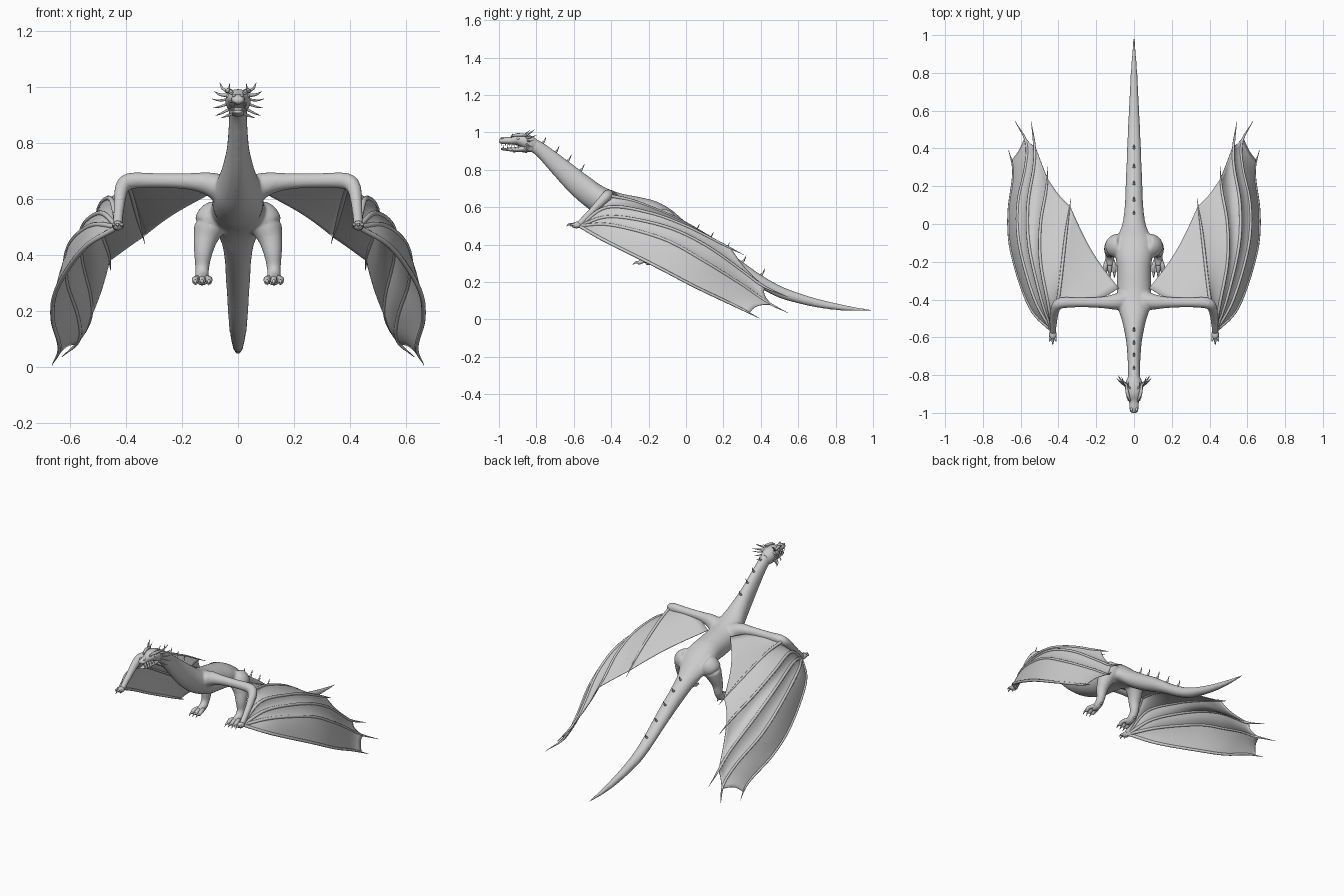
import bpy, bmesh, math
from mathutils import Vector

if "Cube" in bpy.data.objects:
    bpy.data.objects.remove(bpy.data.objects["Cube"], do_unlink=True)

skin = bpy.data.materials.new("grey_skin")
skin.use_nodes = True
grey = (0.6, 0.6, 0.6, 1)
skin.diffuse_color = grey
skin.node_tree.nodes["Principled BSDF"].inputs["Base Color"].default_value = grey
parts = []


def at(pts, t):
    """Point on a smooth curve through pts, t from 0 to 1."""
    p = [Vector(q) for q in pts]
    f = min(max(t, 0), 1) * (len(p) - 1)
    i = min(int(f), len(p) - 2)
    f -= i
    b, c = p[i], p[i + 1]
    a = p[i - 1] if i else b * 2 - c
    d = p[i + 2] if i + 2 < len(p) else c * 2 - b
    return (b * 2 + (c - a) * f + (a * 2 - b * 5 + c * 4 - d) * f ** 2
            + (b * 3 - a - c * 3 + d) * f ** 3) / 2


def mesh_from_rows(name, rows, closed=True):
    """Skin rows of points with quads; closed rows become a capped tube."""
    bm = bmesh.new()
    vs = [[bm.verts.new(p) for p in row] for row in rows]
    n = len(rows[0])
    for r, s in zip(vs, vs[1:]):
        for k in range(n if closed else n - 1):
            m = (k + 1) % n
            bm.faces.new((r[k], r[m], s[m], s[k]))
    if closed:
        bm.faces.new(vs[0])
        bm.faces.new(vs[-1])
    else:
        bmesh.ops.remove_doubles(bm, verts=bm.verts, dist=0.0002)
    bmesh.ops.recalc_face_normals(bm, faces=bm.faces)
    me = bpy.data.meshes.new(name)
    bm.to_mesh(me)
    bm.free()
    me.materials.append(skin)
    ob = bpy.data.objects.new(name, me)
    bpy.context.collection.objects.link(ob)
    parts.append(ob)
    return ob


def tube(name, pts, steps=16, sides=12):
    """Round tube through (x, y, z, radius) points."""
    rows = []
    for j in range(steps + 1):
        t = j / steps
        q = at(pts, t)
        tan = (at(pts, min(t + .01, 1)) - at(pts, max(t - .01, 0))).to_3d().normalized()
        ref = Vector((0, 0, 1)) if abs(tan.z) < .9 else Vector((0, 1, 0))
        a = tan.cross(ref).normalized()
        b = a.cross(tan)
        r = max(q[3], .0008)
        rows.append([q.to_3d() + (a * math.cos(w) + b * math.sin(w)) * r
                     for w in (math.tau * k / sides for k in range(sides))])
    return mesh_from_rows(name, rows)


def loft(name, stations, steps, sides=24):
    """Oval rings from (y, top, bottom, half width) stations."""
    rows = []
    for j in range(steps + 1):
        y, top, low, hw = at(stations, j / steps)
        rows.append([(max(hw, .001) * math.cos(w), y, (top + low) / 2 + (top - low) / 2 * math.sin(w))
                     for w in (math.tau * k / sides for k in range(sides))])
    return mesh_from_rows(name, rows)


def spike(name, base, tip, r, bend=(0, 0, 0)):
    b, t = Vector(base), Vector(tip)
    m = (b + t) / 2 + Vector(bend)
    return tube(name, [(*b, r), (*m, r * .65), (*t, .0008)], 6, 8)


def ball(name, loc, size):
    x, y, z = loc
    sx, sy, sz = size
    rows = []
    for j in range(9):
        a = math.pi * (j + .1) / 8.2
        rows.append([(x + sx * math.sin(a) * math.cos(w), y - sy * math.cos(a),
                      z + sz * math.sin(a) * math.sin(w)) for w in (math.tau * k / 12 for k in range(12))])
    return mesh_from_rows(name, rows)


# Neck, trunk and tail
spine = [(-.86, .975, .915, .03), (-.80, .965, .875, .032), (-.72, .915, .785, .034),
         (-.62, .84, .675, .042), (-.52, .765, .59, .062), (-.44, .71, .54, .085),
         (-.35, .675, .505, .092), (-.25, .655, .49, .09), (-.16, .632, .48, .098),
         (-.08, .588, .455, .092), (0, .52, .40, .062), (.1, .45, .34, .049),
         (.2, .385, .285, .045), (.3, .31, .227, .041), (.4, .24, .165, .037),
         (.5, .182, .115, .033), (.6, .143, .086, .028), (.7, .112, .064, .023), (.8, .088, .05, .018),
         (.9, .068, .044, .011), (1, .052, .044, .004)]
body = loft("body", spine, 110)
limbs = [body]

# Arms and legs, blended into the body
for side, s in (("left", 1), ("right", -1)):
    arm = [(.03, -.40, .62, .06), (.10, -.412, .653, .043), (.18, -.415, .663, .03),
           (.29, -.415, .666, .027), (.385, -.418, .664, .03), (.415, -.445, .638, .026),
           (.425, -.51, .57, .02), (.43, -.575, .505, .018)]
    leg = [(.06, -.11, .54, .06), (.092, -.118, .52, .064), (.114, -.13, .465, .046),
           (.124, -.145, .41, .034), (.128, -.15, .355, .026), (.128, -.175, .32, .025), (.128, -.22, .308, .021)]
    for nm, path in (("arm", arm), ("leg", leg)):
        limbs.append(tube(f"{side}_{nm}", [(s * x, y, z, r) for x, y, z, r in path], 36, 18))

for ob in limbs:
    ob.select_set(True)
bpy.context.view_layer.objects.active = body
bpy.ops.object.join()
parts = [body]
rm = body.modifiers.new("blend", "REMESH")
rm.mode, rm.voxel_size, rm.use_smooth_shade = "VOXEL", .006, True
sm = body.modifiers.new("soften", "SMOOTH")
sm.factor, sm.iterations = .5, 16

# Skull and open jaw
loft("skull", [(-.80, .965, .895, .028), (-.835, .985, .90, .042), (-.87, .992, .915, .045),
               (-.905, .99, .932, .038), (-.94, .976, .936, .026), (-.975, .974, .938, .024),
               (-.995, .966, .942, .018), (-1, .958, .948, .008)], 28)
loft("lower_jaw", [(-.82, .935, .895, .03), (-.87, .932, .894, .032), (-.92, .92, .897, .024),
                   (-.965, .918, .902, .02), (-.985, .918, .906, .013), (-.99, .914, .909, .004)], 20)

# Wing finger paths, from the wrist outwards, then the elbow strut and the arm
wrist = (.43, -.57, .50)
fingers = [
    [wrist, (.55, -.44, .425), (.645, -.16, .285), (.663, .05, .175), (.638, .27, .07), (.665, .395, .005)],
    [wrist, (.525, -.40, .505), (.605, -.12, .43), (.615, .1, .31), (.575, .30, .185), (.57, .43, .095), (.63, .545, .035)],
    [wrist, (.49, -.40, .55), (.555, -.12, .50), (.562, .1, .40), (.53, .30, .26), (.527, .41, .18), (.545, .545, .12)],
    [wrist, (.455, -.42, .60), (.495, -.2, .572), (.495, 0, .50), (.465, .18, .41), (.455, .31, .345)],
    [(.405, -.425, .665), (.385, -.27, .63), (.36, -.05, .54), (.333, .14, .44)]]
arm_line = [(.405, -.425, .665), (.29, -.405, .665), (.18, -.395, .655), (.08, -.34, .63)]
ends = [.9, .87, .85, .89, .92, 1]
paths = fingers + [arm_line]


def membrane(name, s, a, b, end_a, end_b, scallop, sag):
    rows = []
    for j in range(25):
        row = []
        for i in range(13):
            u, v = i / 12, j / 24
            arc = math.sin(math.pi * u)
            t = v * (end_a + (end_b - end_a) * u) * (1 - scallop * arc * v)
            p = at(a, t).lerp(at(b, t), u)
            p += Vector((-.6, 0, -.7)) * sag * arc * math.sin(math.pi * min(v * 1.3, 1) * .6)
            row.append((p.x * s, p.y, p.z))
        rows.append(row)
    ob = mesh_from_rows(name, rows, closed=False)
    th = ob.modifiers.new("thickness", "SOLIDIFY")
    th.thickness, th.offset = .004, 0


for side, s in (("left", 1), ("right", -1)):
    # Wing
    for k, path in enumerate(fingers):
        tip = len(path) - 1
        tube(f"{side}_wing_finger_{k + 1}",
             [(x * s, y, z, .0008 if i == tip else .0095 - .003 * i / tip)
              for i, (x, y, z) in enumerate(path)], 36, 8)
    for k in range(5):
        membrane(f"{side}_wing_skin_{k + 1}", s, paths[k], paths[k + 1], ends[k], ends[k + 1],
                 (.03, .03, .03, .03, .08)[k], (-.008, .010, .012, .008, .010)[k])
    # Wing hand
    ball(f"{side}_hand", (.43 * s, -.585, .505), (.02, .028, .018))
    for k, dx in enumerate((-.02, 0, .02)):
        spike(f"{side}_hand_claw_{k + 1}", ((.43 + dx * .6) * s, -.595, .505),
              ((.43 + dx) * s, -.64 + abs(dx), .497), .008, (0, -.008, .008))
    # Foot
    for k, dx in enumerate((-.024, 0, .024)):
        x = .128 + dx
        tube(f"{side}_toe_{k + 1}", [((.128 + dx * .4) * s, -.19, .312, .014), (x * s, -.225, .314, .012),
                                     (x * s, -.25, .304, .011), (x * s, -.258, .302, .007)], 8, 10)
        spike(f"{side}_toe_claw_{k + 1}", (x * s, -.25, .306), (x * s, -.285, .292), .008, (0, -.003, .006))
    spike(f"{side}_heel_claw", (.128 * s, -.16, .315), (.128 * s, -.135, .30), .01, (0, .004, .005))
    # Face details
    ball(f"{side}_eye", (.034 * s, -.897, .968), (.009, .011, .008))
    ball(f"{side}_nostril", (.014 * s, -.982, .97), (.007, .01, .006))
    tube(f"{side}_brow", [(.02 * s, -.935, .98, .004), (.034 * s, -.9, .987, .009), (.042 * s, -.85, .985, .006)], 10, 8)
    for k in range(5):
        y = -.985 + k * .02
        x = (.015 + k * .003) * s
        spike(f"{side}_upper_tooth_{k + 1}", (x, y, .944), (x, y, .927), .0035)
        spike(f"{side}_lower_tooth_{k + 1}", (x, y + .01, .915), (x, y + .01, .932), .003)
    # Horns and cheek spines
    horns = [((.02, -.87, .985), (.03, -.835, 1.012), .005), ((.032, -.86, .982), (.065, -.81, 1.015), .007),
             ((.036, -.85, .97), (.085, -.80, .985), .007), ((.036, -.85, .955), (.093, -.815, .958), .005),
             ((.036, -.855, .94), (.09, -.82, .925), .005), ((.032, -.86, .92), (.08, -.83, .898), .005),
             ((.025, -.87, .905), (.06, -.845, .89), .004), ((.02, -.935, .975), (.03, -.925, .995), .004),
             ((.02, -.93, .905), (.038, -.91, .895), .004)]
    for k, (b, t, r) in enumerate(horns):
        spike(f"{side}_horn_{k + 1}", (b[0] * s, b[1], b[2]), (t[0] * s, t[1], t[2]), r, (.006 * s, -.003, -.004))

# Spines along the neck and tail
for k, (y, z) in enumerate([(-.77, .94), (-.70, .892), (-.635, .845), (-.565, .795), (.05, .475),
                            (.125, .432), (.21, .374), (.30, .306), (.40, .236)]):
    spike(f"back_spine_{k + 1}", (0, y - .008, z - .006), (0, y + .022, z + .036), .008, (0, .004, -.003))

bpy.ops.object.select_all(action="DESELECT")
for ob in parts:
    ob.select_set(True)
bpy.context.view_layer.objects.active = body
bpy.ops.object.shade_smooth_by_angle(angle=math.radians(50))
